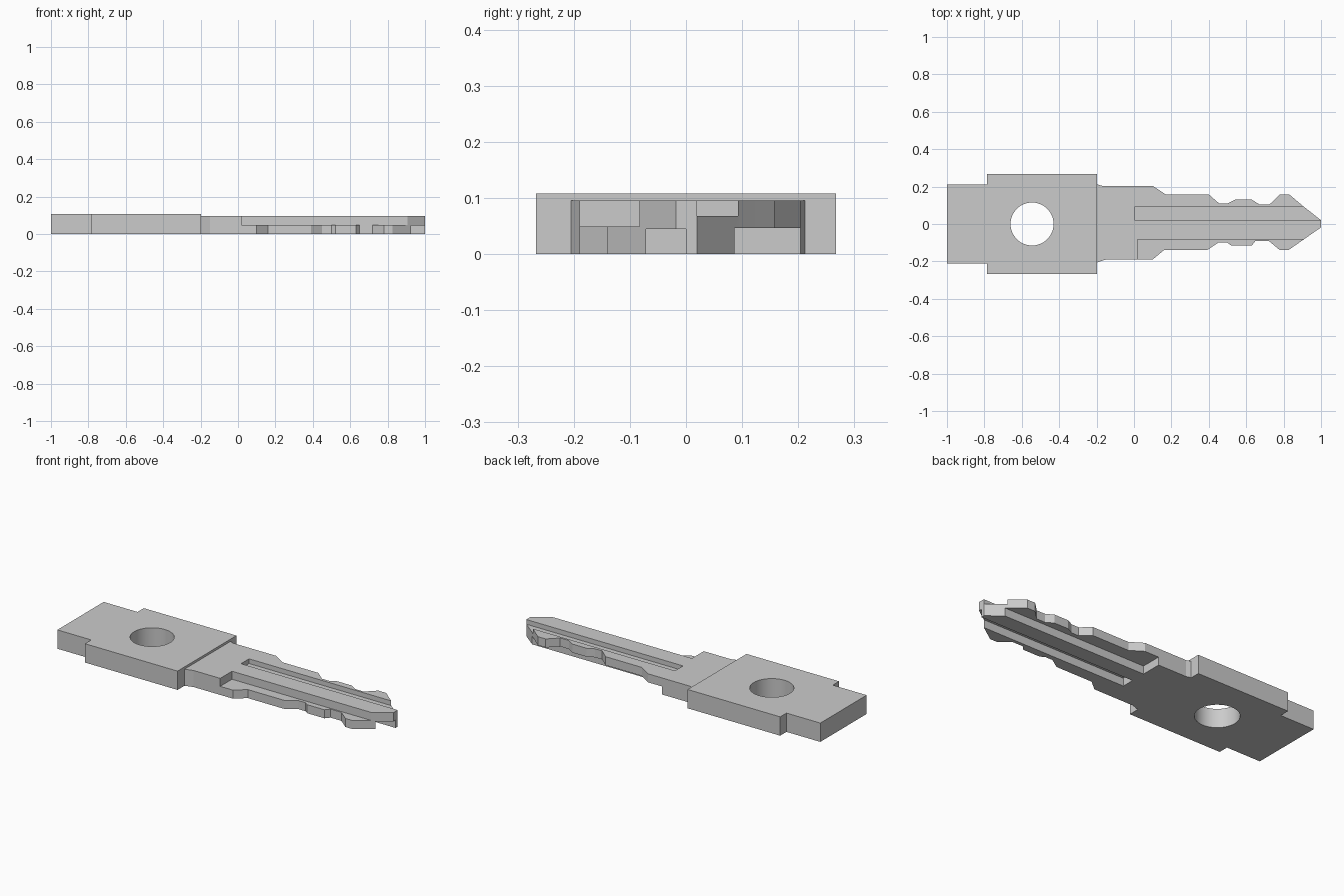
import bpy, bmesh, math

cube = bpy.data.objects.get("Cube")
if cube:
    bpy.data.objects.remove(cube, do_unlink=True)

steel = bpy.data.materials.new("grey steel")
steel.use_nodes = True
GREY = (0.6, 0.6, 0.6, 1)
steel.diffuse_color = GREY
steel.node_tree.nodes["Principled BSDF"].inputs["Base Color"].default_value = GREY


def prism(name, outline, z0, z1):
    """Extrude a counter-clockwise outline from z0 to z1."""
    bm = bmesh.new()
    base = bm.faces.new([bm.verts.new((x, y, z0)) for x, y in outline])
    top = bmesh.ops.extrude_face_region(bm, geom=[base])["geom"]
    moved = [v for v in top if isinstance(v, bmesh.types.BMVert)]
    bmesh.ops.translate(bm, verts=moved, vec=(0, 0, z1 - z0))
    bmesh.ops.recalc_face_normals(bm, faces=bm.faces[:])
    mesh = bpy.data.meshes.new(name)
    bm.to_mesh(mesh)
    bm.free()
    mesh.materials.append(steel)
    obj = bpy.data.objects.new(name, mesh)
    bpy.context.collection.objects.link(obj)
    return obj


def box(name, x, y, z):
    return prism(name, [(x[0], y[0]), (x[1], y[0]), (x[1], y[1]), (x[0], y[1])], *z)


def combine(target, tool, operation):
    """Apply a boolean and discard the tool."""
    tool.hide_render = True
    mod = target.modifiers.new("boolean", "BOOLEAN")
    mod.operation, mod.solver, mod.object = operation, "EXACT", tool
    bpy.context.view_layer.objects.active = target
    bpy.ops.object.modifier_apply(modifier=mod.name)
    bpy.data.objects.remove(tool, do_unlink=True)


# Head plate: wide block with a narrower tail
lower = [(-1, -0.21), (-0.785, -0.21), (-0.785, -0.267), (-0.197, -0.267)]
key = prism("key", lower + [(x, -y) for x, y in reversed(lower)], 0, 0.108)

# Round hole through the head
hole = [(-0.545 + 0.115 * math.cos(math.tau * i / 48),
         0.115 * math.sin(math.tau * i / 48)) for i in range(48)]
combine(key, prism("hole_cutter", hole, -0.1, 0.2), "DIFFERENCE")

# Blade: bitted outline, front edge out to the tip and rear edge back
front_edge = [(-0.25, -0.205), (-0.197, -0.205), (-0.15, -0.19), (0.1, -0.19),
              (0.16, -0.14), (0.39, -0.14), (0.45, -0.1), (0.5, -0.1),
              (0.52, -0.115), (0.63, -0.115), (0.65, -0.09), (0.72, -0.09),
              (0.78, -0.14), (0.825, -0.14), (1, -0.018)]
rear_edge = [(-0.25, 0.212), (-0.197, 0.212), (-0.17, 0.204), (0.1, 0.204),
             (0.17, 0.158), (0.4, 0.158), (0.455, 0.11), (0.5, 0.11),
             (0.54, 0.13), (0.63, 0.13), (0.67, 0.105), (0.725, 0.105),
             (0.78, 0.158), (0.83, 0.158), (0.905, 0.095), (1, 0.02)]
blade = prism("blade", front_edge + rear_edge[::-1], 0, 0.095)

# Lengthwise milled steps and grooves, each running out past the tip
cuts = {
    "front_top_step": (0.02, (-0.5, -0.083), (0.049, 0.2)),
    "top_groove": (0.005, (0.02, 0.093), (0.068, 0.2)),
    "bottom_groove": (0.01, (-0.071, 0), (-0.1, 0.045)),
    "rear_bottom_step": (0.01, (0.086, 0.5), (-0.1, 0.046)),
}
for name, (start, y, z) in cuts.items():
    combine(blade, box(name, (start, 1.2), y, z), "DIFFERENCE")

combine(key, blade, "UNION")

# Smooth the hole wall while keeping all other edges crisp
bpy.ops.object.select_all(action="DESELECT")
key.select_set(True)
bpy.context.view_layer.objects.active = key
bpy.ops.object.shade_smooth_by_angle(angle=math.radians(12))
